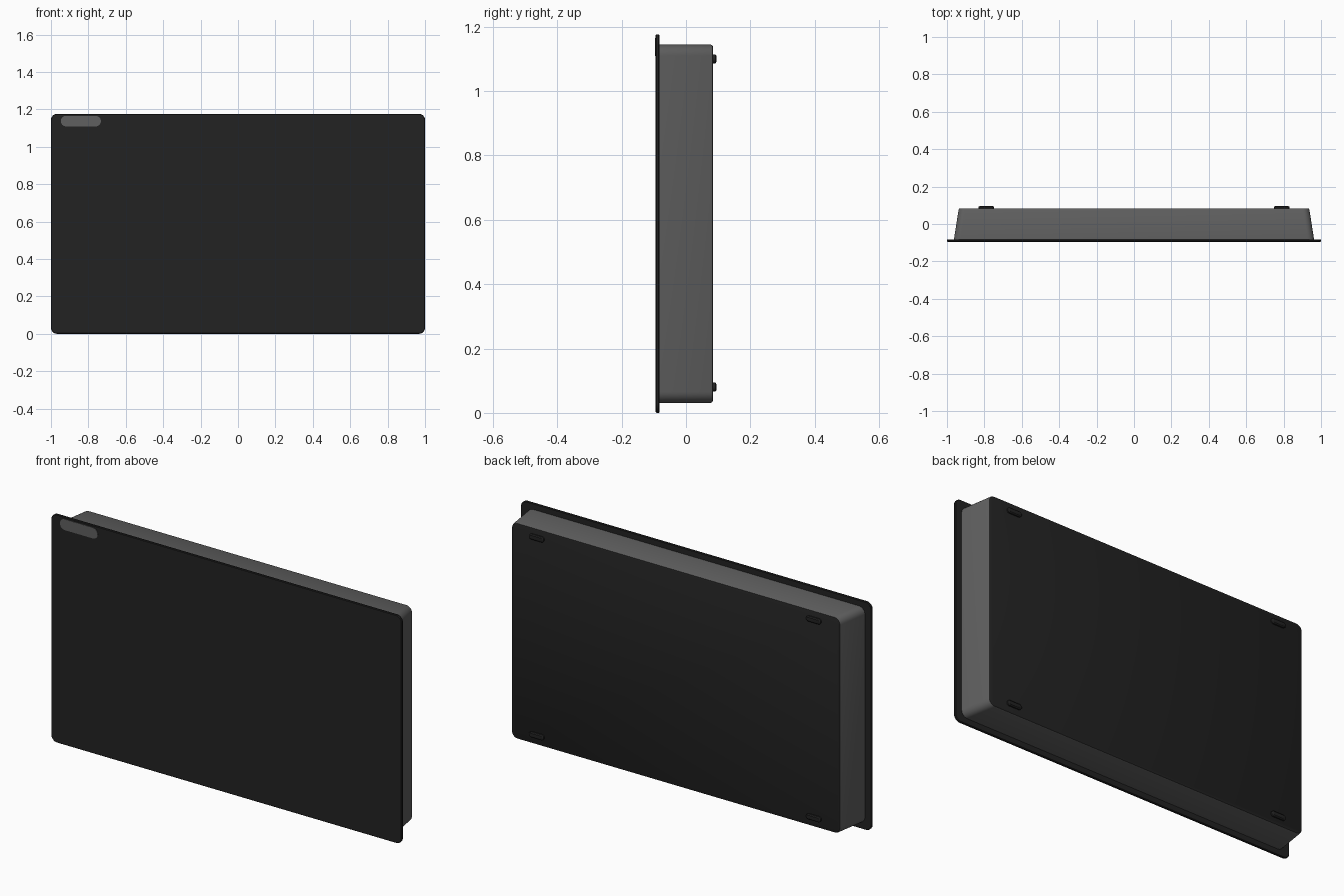
import bpy, bmesh
from math import sin, cos, pi

cube = bpy.data.objects.get("Cube")
if cube:
    bpy.data.objects.remove(cube, do_unlink=True)


def material(name, v):
    m = bpy.data.materials.new(name)
    m.use_nodes = True
    m.diffuse_color = (v, v, v, 1)
    bsdf = m.node_tree.nodes["Principled BSDF"]
    bsdf.inputs["Base Color"].default_value = (v, v, v, 1)
    bsdf.inputs["Roughness"].default_value = 0.6
    return m


black = material("black", 0.016)
grey = material("dark grey", 0.115)


def rounded_rect(w, h, r, steps=8):
    """Outline of a rounded rectangle, by half width and half height."""
    pts = []
    for i, (sx, sz) in enumerate([(1, 1), (-1, 1), (-1, -1), (1, -1)]):
        for k in range(steps + 1):
            a = (i + k / steps) * pi / 2
            pts.append((sx * (w - r) + r * cos(a), sz * (h - r) + r * sin(a)))
    return pts


def loft(name, centre, rings, mats):
    """Join rounded rectangles (y, half width, half height, radius) along y."""
    bm = bmesh.new()
    loops = [[bm.verts.new((centre[0] + x, y, centre[1] + z))
              for x, z in rounded_rect(w, h, r)] for y, w, h, r in rings]
    for a, b in zip(loops, loops[1:]):
        n = len(a)
        for i in range(n):
            bm.faces.new((a[i], a[(i + 1) % n], b[(i + 1) % n], b[i]))
    bm.faces.new(loops[0])
    bm.faces.new(loops[-1])
    bmesh.ops.recalc_face_normals(bm, faces=bm.faces[:])
    mesh = bpy.data.meshes.new(name)
    bm.to_mesh(mesh)
    bm.free()
    for m in mats:
        mesh.materials.append(m)
    obj = bpy.data.objects.new(name, mesh)
    bpy.context.collection.objects.link(obj)
    bpy.ops.object.select_all(action='DESELECT')
    obj.select_set(True)
    bpy.context.view_layer.objects.active = obj
    bpy.ops.object.shade_smooth_by_angle(angle=0.6)
    return obj


MID = 0.588

# Thin front panel that overhangs the body
loft("front_panel", (0, MID),
     [(-0.095, 0.997, 0.585, 0.03), (-0.092, 1.0, 0.588, 0.033),
      (-0.085, 1.0, 0.588, 0.033), (-0.082, 0.997, 0.585, 0.03)], [black])

# Body with sides that taper towards the back
body = loft("body", (0, MID),
            [(-0.084, 0.963, 0.557, 0.035), (0.076, 0.938, 0.557, 0.035),
             (0.082, 0.935, 0.554, 0.032), (0.084, 0.931, 0.55, 0.028)],
            [grey, black])
for face in body.data.polygons:
    if face.normal.y > 0.6:
        face.material_index = 1

# Badge plate in the upper corner of the front panel
loft("badge_plate", (-0.84, 1.137),
     [(-0.097, 0.107, 0.028, 0.027), (-0.094, 0.107, 0.028, 0.027)], [grey])

# Four feet on the back
for side, sx in (("left", 1), ("right", -1)):
    for level, z in (("lower", 0.08), ("upper", 1.1)):
        loft(f"{level}_{side}_foot", (sx * 0.79, z),
             [(0.08, 0.042, 0.014, 0.0135), (0.091, 0.042, 0.014, 0.0135),
              (0.095, 0.036, 0.009, 0.0085)], [black])
